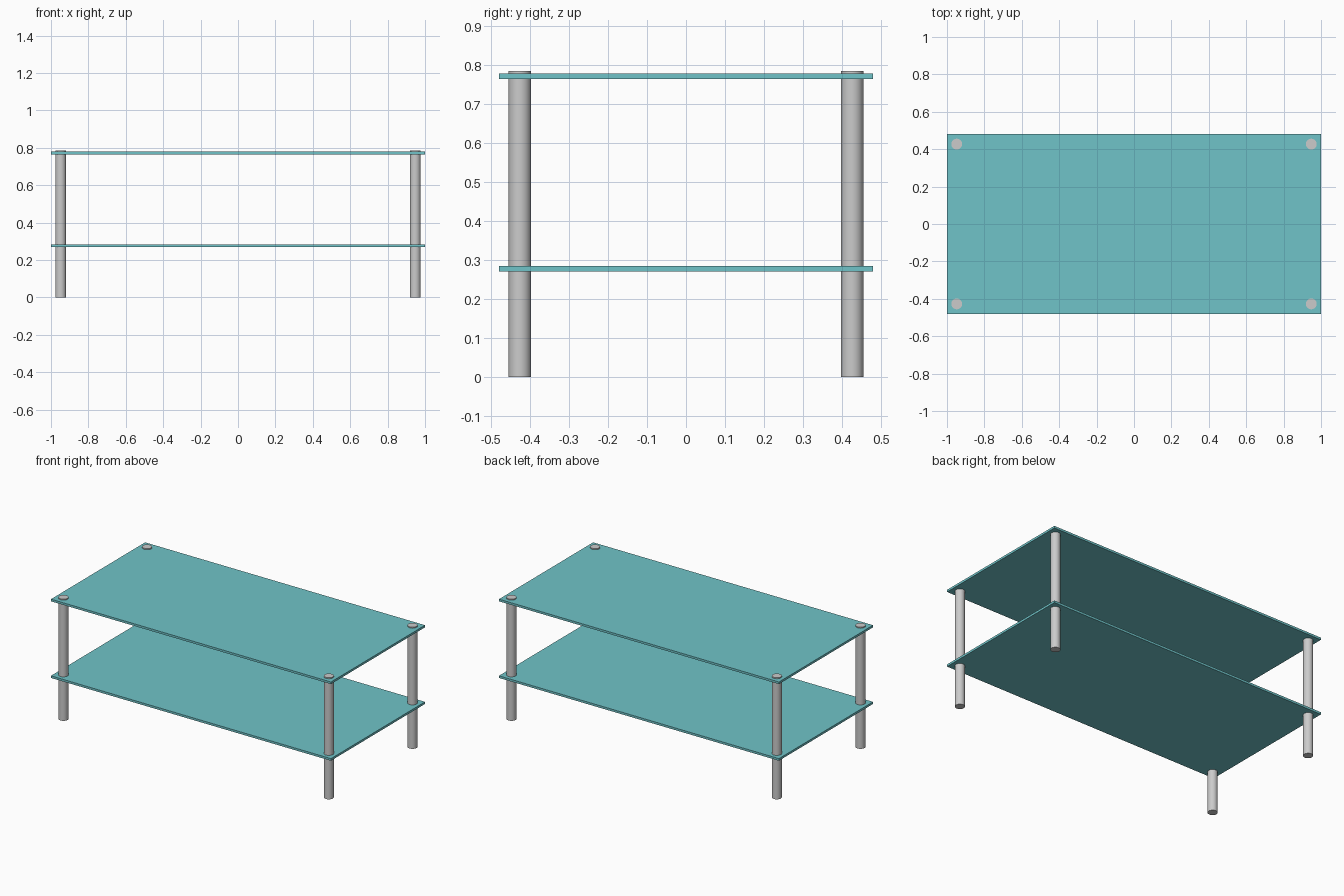
import bpy

if "Cube" in bpy.data.objects:
    bpy.data.objects.remove(bpy.data.objects["Cube"])

LEG_X, LEG_Y = 0.948, 0.427
LEG_RADIUS, LEG_HEIGHT = 0.029, 0.786

glass = bpy.data.materials.new("teal_glass")
glass.diffuse_color = (0.16, 0.55, 0.58, 1.0)
glass.use_nodes = True
glass.node_tree.nodes["Principled BSDF"].inputs["Base Color"].default_value = glass.diffuse_color


def add_shelf(name, z):
    """Thin rectangular glass panel centred at height z."""
    bpy.ops.mesh.primitive_cube_add(size=1, location=(0, 0, z))
    shelf = bpy.context.object
    shelf.name = name
    shelf.scale = (2.0, 0.96, 0.014)
    bpy.ops.object.transform_apply(location=False, rotation=False, scale=True)
    shelf.data.materials.append(glass)


def add_leg(name, x, y):
    """Round post running from the floor through both shelves."""
    bpy.ops.mesh.primitive_cylinder_add(
        vertices=48, radius=LEG_RADIUS, depth=LEG_HEIGHT,
        location=(x, y, LEG_HEIGHT / 2))
    bpy.context.object.name = name
    bpy.ops.object.shade_smooth_by_angle()


# Glass panels
add_shelf("table_top", 0.772)
add_shelf("lower_shelf", 0.277)

# Four corner legs
for side, sx in (("left", -1), ("right", 1)):
    for end, sy in (("front", -1), ("back", 1)):
        add_leg(f"{end}_{side}_leg", sx * LEG_X, sy * LEG_Y)
